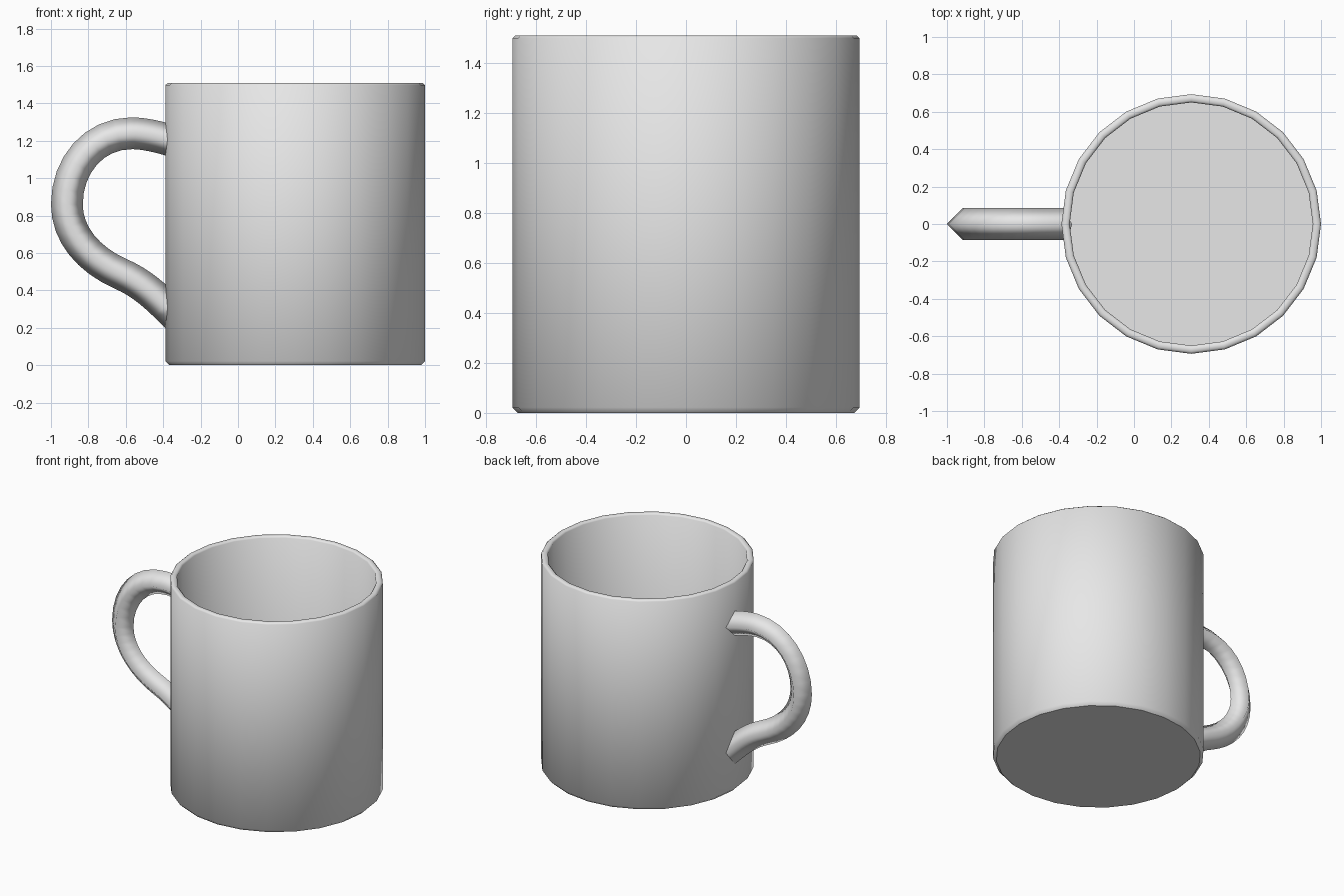
import bpy
import bmesh
import math
from mathutils import Vector
from mathutils.geometry import interpolate_bezier

cube = bpy.data.objects.get("Cube")
if cube:
    bpy.data.objects.remove(cube, do_unlink=True)

grey = bpy.data.materials.new("light_grey")
grey.use_nodes = True
colour = (0.8, 0.8, 0.8, 1)
grey.diffuse_color = colour
grey.node_tree.nodes["Principled BSDF"].inputs["Base Color"].default_value = colour


def skin(name, rings):
    """Join successive rings of points into a closed, smooth skin with flat caps."""
    bm = bmesh.new()
    loops = [[bm.verts.new(p) for p in ring] for ring in rings]
    for a, b in zip(loops, loops[1:]):
        for i in range(len(a)):
            j = (i + 1) % len(a)
            bm.faces.new((a[i], a[j], b[j], b[i])).smooth = True
    for cap in (loops[0], loops[-1]):
        bm.faces.new(cap)
        for e in bm.edges:
            if e.verts[0] in cap and e.verts[1] in cap:
                e.smooth = False
    bmesh.ops.recalc_face_normals(bm, faces=bm.faces)
    mesh = bpy.data.meshes.new(name)
    bm.to_mesh(mesh)
    bm.free()
    mesh.materials.append(grey)
    obj = bpy.data.objects.new(name, mesh)
    bpy.context.collection.objects.link(obj)
    return obj


# Cup: (radius, height) profile from the base, over the rim, to the inner floor
SIDES = 24
CENTRE_X = 0.306
profile = [(0.672, 0), (0.694, 0.022), (0.694, 1.498), (0.683, 1.508),
           (0.660, 1.508), (0.650, 1.498), (0.650, 0.045)]
angles = [math.tau * i / SIDES for i in range(SIDES)]
skin("cup", [[(CENTRE_X + r * math.cos(a), r * math.sin(a), z) for a in angles]
             for r, z in profile])

# Handle: diamond section swept along a bezier path in the xz plane
RADIUS = 0.085
STEPS = 9
knots = [(-0.355, 1.20), (-0.42, 1.22), (-0.50, 1.24), (-0.57, 1.24),
         (-0.77, 1.24), (-0.915, 1.07), (-0.915, 0.86),
         (-0.915, 0.70), (-0.80, 0.565), (-0.63, 0.49),
         (-0.52, 0.441), (-0.45, 0.38), (-0.355, 0.285)]
knots = [Vector((x, 0, z)) for x, z in knots]
path = [knots[0]]
for k in range(0, len(knots) - 1, 3):
    path += interpolate_bezier(*knots[k:k + 4], STEPS)[1:]

side = Vector((0, RADIUS, 0))
rings = []
for i, p in enumerate(path):
    tangent = (path[min(i + 1, len(path) - 1)] - path[max(i - 1, 0)]).normalized()
    normal = Vector((-tangent.z, 0, tangent.x)) * RADIUS
    if i in (0, len(path) - 1):
        # Ends are cut upright so they stay hidden within the cup wall
        normal = Vector((0, 0, RADIUS * RADIUS / normal.z))
    rings.append([p + normal, p + side, p - normal, p - side])
skin("handle", rings)
